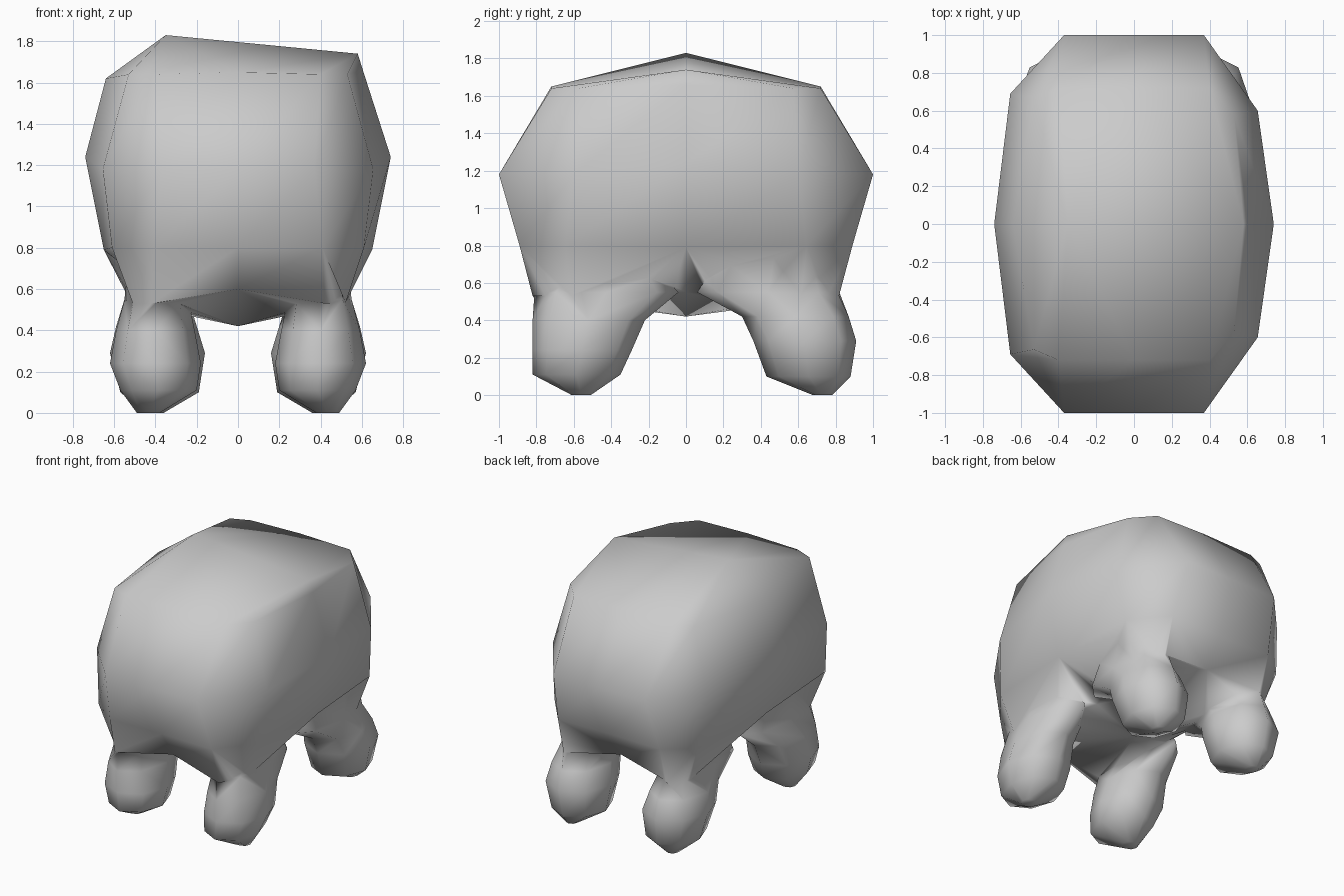
import bpy, bmesh, math

cube = bpy.data.objects.get("Cube")
if cube:
    bpy.data.objects.remove(cube, do_unlink=True)

grey = bpy.data.materials.new("plain_grey")
grey.use_nodes = True
grey.diffuse_color = (0.6, 0.6, 0.6, 1)
grey.node_tree.nodes["Principled BSDF"].inputs["Base Color"].default_value = (0.6, 0.6, 0.6, 1)


def loft(bm, rings):
    """Skin neighbouring rings of equal length with quads."""
    for a, b in zip(rings, rings[1:]):
        n = len(a)
        for i in range(n):
            j = (i + 1) % n
            bm.faces.new((a[i], a[j], b[j], b[i]))


def finish(name, bm):
    bmesh.ops.recalc_face_normals(bm, faces=bm.faces)
    mesh = bpy.data.meshes.new(name)
    bm.to_mesh(mesh)
    bm.free()
    mesh.materials.append(grey)
    obj = bpy.data.objects.new(name, mesh)
    bpy.context.collection.objects.link(obj)
    return obj


# Body: rings stacked upward (front half-width, front depth, corner x,
# corner y, side x, ring height, side height, front middle depth and height)
levels = [
    (0.42, 0.82, 0.52, 0.66, 0.32, 0.53, 0.55, 0.75, 0.60),
    (0.41, 0.89, 0.61, 0.69, 0.65, 0.80, 0.79, 0.88, 0.80),
    (0.37, 1.00, 0.655, 0.645, 0.74, 1.18, 1.24, 1.00, 1.18),
    (0.40, 0.72, 0.53, 0.62, 0.64, 1.64, 1.62, 0.72, 1.65),
]
skew = 0.045  # the right corners sit further out than the left ones
bm = bmesh.new()
rings = []
for a, b, c, d, e, z, side_z, mid_y, mid_z in levels:
    dl, dr = d - skew, d + skew
    pts = [(-a, -b, z), (0, -mid_y, mid_z), (a, -b, z), (c, -dl, z), (e, 0, side_z), (c, dl, z),
           (a, b, z), (0, mid_y, mid_z), (-a, b, z), (-c, dr, z), (-e, 0, side_z), (-c, -dr, z)]
    rings.append([bm.verts.new(p) for p in pts])
loft(bm, rings)

# Sloping crown with an uneven ridge
top = rings[-1]
top[4].co = (0.605, 0, 1.66)
left, right = bm.verts.new((0.58, 0, 1.74)), bm.verts.new((-0.35, 0, 1.83))
for i in range(12):
    peak = left if 1 <= i <= 6 else right
    bm.faces.new((top[i], top[(i + 1) % 12], peak))
for i in (1, 7):
    bm.faces.new((top[i], left, right))

# Belly sagging to a low centre point
base = rings[0]
belly = bm.verts.new((0, 0, 0.42))
for i in range(12):
    bm.faces.new((base[i], base[(i + 1) % 12], belly))
body = finish("body", bm)


# Legs: eight-sided stubs with a bulging foot (x min, x max, y min, y max, z)
def leg(name, side, profile):
    bm = bmesh.new()
    stack = []
    for x0, x1, y0, y1, z in profile:
        cx, cy, rx, ry = (x0 + x1) / 2, (y0 + y1) / 2, (x1 - x0) / 2, (y1 - y0) / 2
        stack.append([bm.verts.new((side * (cx + rx * math.cos(k * math.tau / 8)),
                                    cy + ry * math.sin(k * math.tau / 8), z))
                      for k in range(8)])
    loft(bm, stack)
    bm.faces.new(stack[0])
    bm.faces.new(stack[-1])
    return finish(name, bm)


front = [(0.38, 0.49, -0.61, -0.51, 0.0), (0.20, 0.57, -0.82, -0.35, 0.11),
         (0.18, 0.62, -0.82, -0.29, 0.24), (0.21, 0.59, -0.82, -0.22, 0.40),
         (0.24, 0.55, -0.81, -0.04, 0.55), (0.30, 0.52, -0.72, -0.25, 0.85)]
rear = [(0.36, 0.45, 0.68, 0.78, 0.0), (0.19, 0.57, 0.43, 0.88, 0.10),
        (0.16, 0.62, 0.36, 0.91, 0.29), (0.20, 0.59, 0.30, 0.87, 0.42),
        (0.24, 0.55, 0.06, 0.82, 0.55), (0.30, 0.52, 0.25, 0.72, 0.85)]
legs = [leg(f"{end}_{word}_leg", s, prof)
        for end, prof in (("front", front), ("rear", rear))
        for word, s in (("left", 1), ("right", -1))]

# Fuse the legs into the body so the shading flows across the joints
bpy.context.view_layer.objects.active = body
body.select_set(True)
for part in legs:
    mod = body.modifiers.new("fuse", 'BOOLEAN')
    mod.operation, mod.solver, mod.object = 'UNION', 'EXACT', part
    bpy.ops.object.modifier_apply(modifier=mod.name)
    bpy.data.objects.remove(part, do_unlink=True)
bm = bmesh.new()
bm.from_mesh(body.data)
bmesh.ops.remove_doubles(bm, verts=bm.verts, dist=0.025)
bm.to_mesh(body.data)
bm.free()
body.data.shade_smooth()
